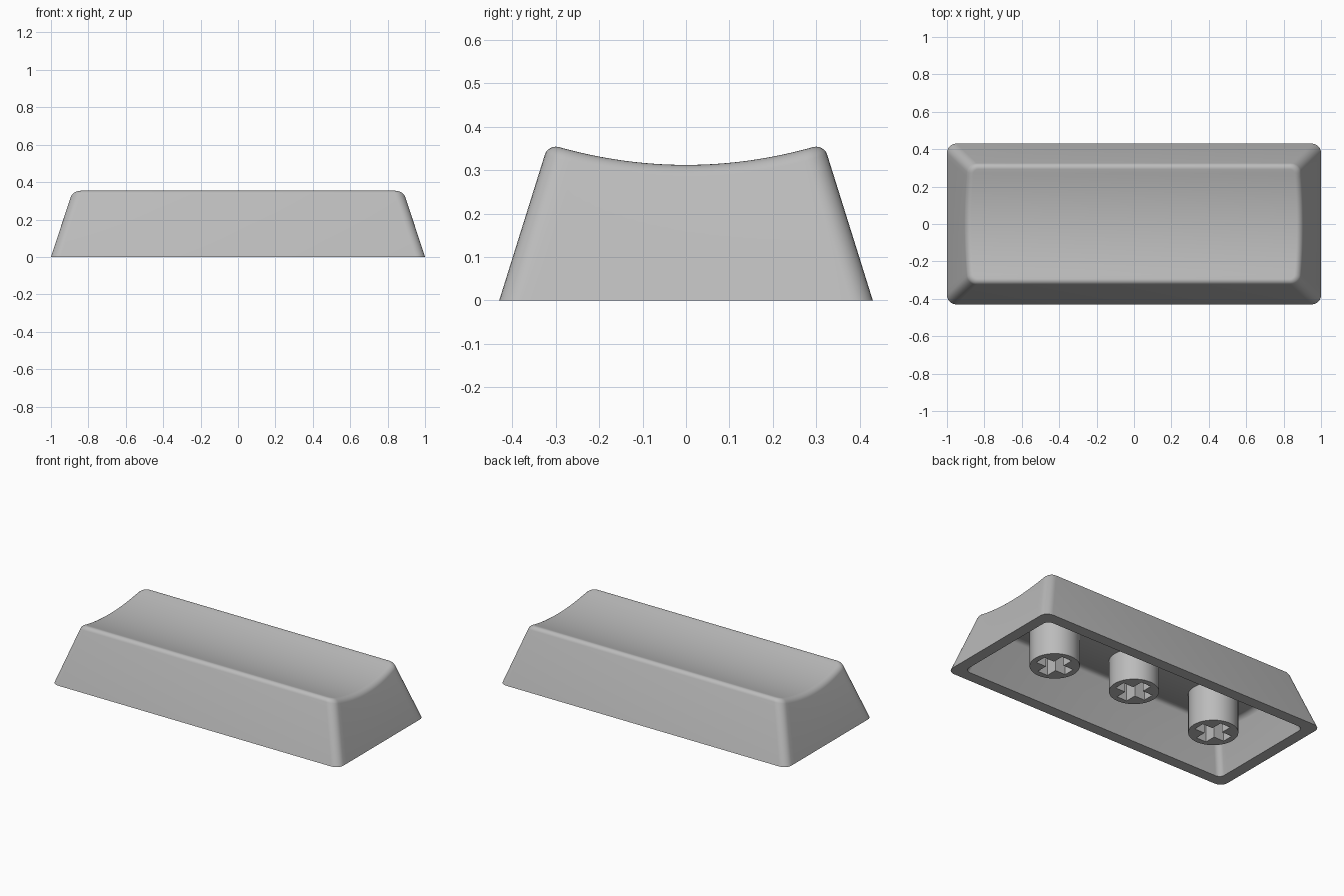
import bpy, bmesh, math

if "Cube" in bpy.data.objects:
    bpy.data.objects.remove(bpy.data.objects["Cube"])

grey = bpy.data.materials.new("grey plastic")
grey.diffuse_color = (0.5, 0.5, 0.5, 1)
grey.use_nodes = True
grey.node_tree.nodes["Principled BSDF"].inputs["Base Color"].default_value = grey.diffuse_color


def finish(bm, name, angle=35):
    bmesh.ops.recalc_face_normals(bm, faces=bm.faces)
    me = bpy.data.meshes.new(name)
    bm.to_mesh(me)
    bm.free()
    me.materials.append(grey)
    ob = bpy.data.objects.new(name, me)
    bpy.context.collection.objects.link(ob)
    bpy.ops.object.select_all(action='DESELECT')
    ob.select_set(True)
    bpy.context.view_layer.objects.active = ob
    bpy.ops.object.shade_smooth_by_angle(angle=math.radians(angle))
    return ob


# Rounded rectangle outline: (side x, straight part y, arc offset x, arc offset y)
ARC, SIDE = 6, 24
right = [(1, -1, math.cos(a), math.sin(a))
         for a in (math.radians(-90 + 90 * i / ARC) for i in range(ARC + 1))]
right += [(1, -1 + 2 * i / SIDE, 1, 0) for i in range(1, SIDE)]
right += [(sx, -cy, ox, -oy) for sx, cy, ox, oy in reversed(right[:ARC + 1])]
outline = right + [(-sx, cy, -ox, oy) for sx, cy, ox, oy in reversed(right)]
N = len(outline)


def ring(bm, hx, hy, r, low, drop, inset, flat=False):
    """One loop on the tapered wall; its height follows the dished top unless flat."""
    verts = []
    for sx, cy, ox, oy in outline:
        z, y = 0.0, 0.0
        for _ in range(1 if flat else 12):
            y = cy * (hy - 0.313 * z - r) + oy * (r - inset)
            if not flat:
                z = low + 0.48 * y * y - drop
        x = sx * (hx - 0.33 * z - r) + ox * (r - inset)
        verts.append(bm.verts.new((x, y, z)))
    return verts


def wall_rings(bm, hx, hy, r, low, fillet):
    rings = [ring(bm, hx, hy, r, low, 0, 0, True)]
    for i in range(7):
        a = math.radians(90 * i / 6)
        rings.append(ring(bm, hx, hy, r, low, fillet * (1 - math.sin(a)),
                          fillet * (1 - math.cos(a))))
    return rings


# Hollow cap: outer skin, bottom rim and inner skin in one loft
bm = bmesh.new()
outer = wall_rings(bm, 1.0, 0.43, 0.05, 0.312, 0.027)
inner = wall_rings(bm, 0.93, 0.36, 0.035, 0.242, 0.025)
loft = outer[::-1] + inner
for a, b in zip(loft, loft[1:]):
    for i in range(N):
        j = (i + 1) % N
        bm.faces.new((a[i], a[j], b[j], b[i]))
# Dished top and ceiling as strips running along the length
for loop in (outer[-1], inner[-1]):
    for i in range(N // 2 - 1):
        bm.faces.new((loop[i], loop[i + 1], loop[N - 2 - i], loop[N - 1 - i]))
finish(bm, "cap_shell")


def stem(name, cx, bottom):
    """Round post with a cross-shaped socket in its lower end."""
    bm = bmesh.new()
    w, l = 0.035, 0.105
    quarter = [(l, -w), (l, w), (w, w)]
    cross = []
    for k in range(4):
        c, s = round(math.cos(k * math.pi / 2)), round(math.sin(k * math.pi / 2))
        cross += [(x * c - y * s, x * s + y * c) for x, y in quarter]
    circle = [(0.14 * math.cos(math.tau * i / 48), 0.14 * math.sin(math.tau * i / 48))
              for i in range(48)]
    rim_edges = []
    for pts, top in ((circle, 0.265), (cross, 0.22)):
        lo = [bm.verts.new((cx + x, y, bottom)) for x, y in pts]
        hi = [bm.verts.new((cx + x, y, top)) for x, y in pts]
        n = len(pts)
        for i in range(n):
            j = (i + 1) % n
            bm.faces.new((lo[i], lo[j], hi[j], hi[i]))
            rim_edges.append(bm.edges.get((lo[i], lo[j])))
        bm.faces.new(hi)
    bmesh.ops.triangle_fill(bm, edges=rim_edges, use_beauty=True)
    finish(bm, name)


# Middle stem is slightly recessed, the outer two reach the base
stem("stem_middle", 0.0, 0.05)
stem("stem_left", -0.577, 0.0)
stem("stem_right", 0.577, 0.0)
